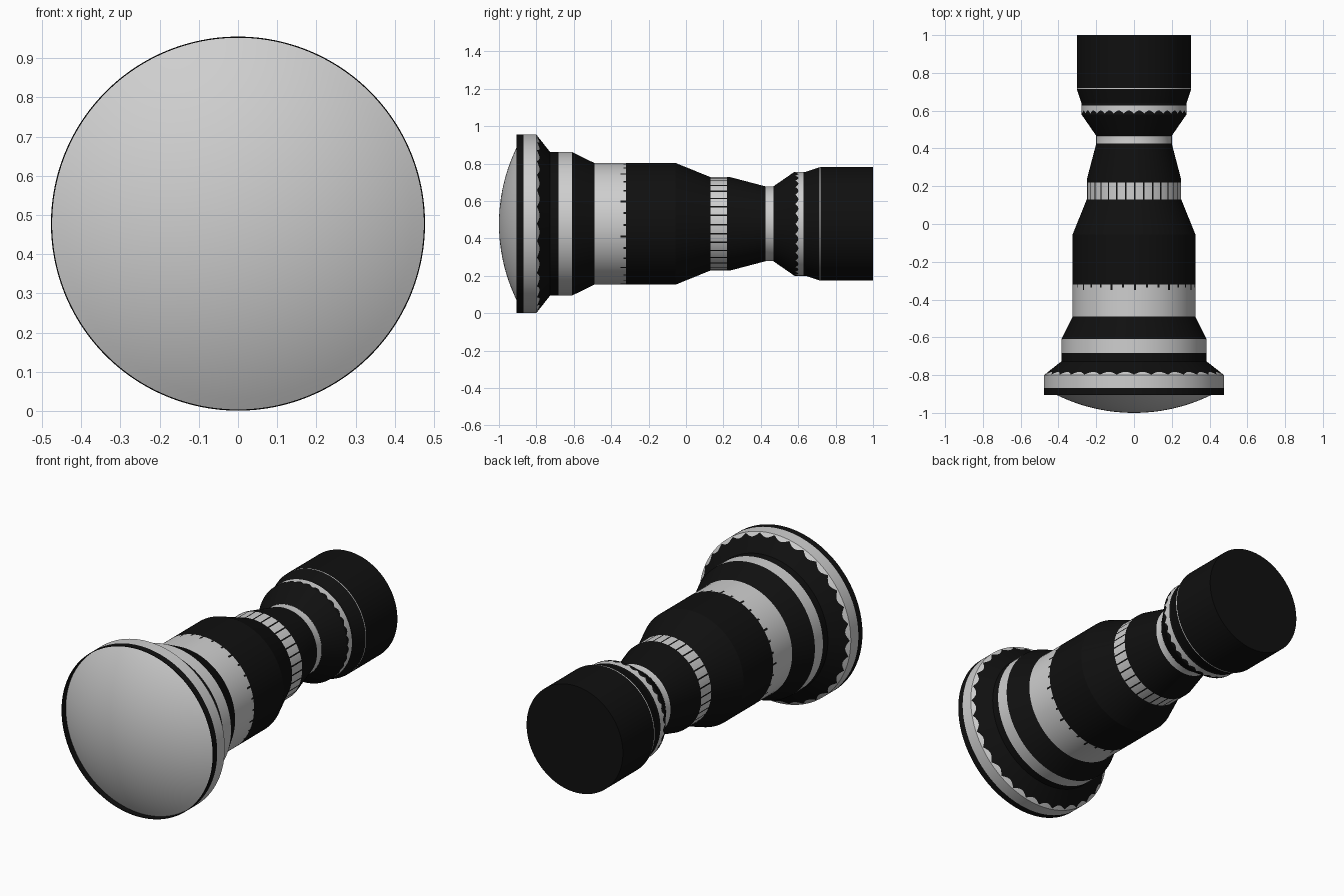
import bpy, bmesh, math

if "Cube" in bpy.data.objects:
    bpy.data.objects.remove(bpy.data.objects["Cube"])

SEG = 192          # sides around the barrel
RIBS = 32          # repeats of the grip pattern
STEP = SEG // RIBS
ZC = 0.478         # height of the optical axis


def material(name, v):
    m = bpy.data.materials.new(name)
    m.diffuse_color = (v, v, v, 1)
    m.use_nodes = True
    m.node_tree.nodes["Principled BSDF"].inputs["Base Color"].default_value = m.diffuse_color
    return m


BLACK, LIGHT = 0, 1
MATS = [material("black", 0.005), material("light_grey", 0.62)]

# Outline of the barrel: (y, radius)
OUTLINE = [(-0.905, 0.477), (-0.80, 0.477), (-0.727, 0.384), (-0.61, 0.384),
           (-0.49, 0.325), (-0.055, 0.325), (0.13, 0.25), (0.235, 0.25),
           (0.425, 0.2), (0.467, 0.2), (0.58, 0.278), (0.64, 0.278),
           (0.715, 0.303), (1.0, 0.303)]


def radius(y):
    for (y0, r0), (y1, r1) in zip(OUTLINE, OUTLINE[1:]):
        if y <= y1:
            return r0 + (r1 - r0) * max(0, y - y0) / (y1 - y0)
    return OUTLINE[-1][1]


def ring(bm, y, r=None, wave=0.0):
    """A ring of vertices around the axis, optionally scalloped along it."""
    out = []
    for i in range(SEG):
        a = 2 * math.pi * i / SEG
        yy = y + wave * abs(math.sin(a * RIBS / 2))
        rr = radius(yy) if r is None else r
        out.append(bm.verts.new((rr * math.sin(a), yy, ZC + rr * math.cos(a))))
    return out


def bridge(bm, a, b, rule):
    for i in range(SEG):
        j = (i + 1) % SEG
        bm.faces.new((a[i], a[j], b[j], b[i])).material_index = rule(i)


def finish(bm, name):
    bmesh.ops.recalc_face_normals(bm, faces=bm.faces)
    for f in bm.faces:
        f.smooth = True
    for e in bm.edges:
        e.smooth = e.calc_face_angle(0) < math.radians(18)
    me = bpy.data.meshes.new(name)
    bm.to_mesh(me)
    bm.free()
    for m in MATS:
        me.materials.append(m)
    ob = bpy.data.objects.new(name, me)
    bpy.context.collection.objects.link(ob)


def black(i):
    return BLACK


def light(i):
    return LIGHT


def ribbed(i):
    return BLACK if i % STEP == 0 else LIGHT


def sparse_ticks(i):
    return BLACK if i % (STEP * 3) == 0 else LIGHT


# Barrel: (start y, scallop depth, colour rule of the band that follows)
BANDS = [(-0.905, 0, black), (-0.868, 0, light), (-0.80, 0, light),
         (-0.797, 0.014, black), (-0.727, 0, black), (-0.682, 0, light),
         (-0.61, 0, black), (-0.49, 0, light), (-0.35, 0, sparse_ticks),
         (-0.335, 0, ribbed), (-0.32, 0, black), (-0.055, 0, black),
         (0.13, 0, ribbed), (0.22, 0, black), (0.235, 0, black),
         (0.425, 0, light), (0.467, 0, black), (0.58, 0, black),
         (0.585, 0.016, light), (0.627, 0, black), (0.64, 0, black),
         (0.715, 0, light), (0.72, 0, black), (1.0, 0, black)]
bm = bmesh.new()
inner = ring(bm, -0.866, 0.474)
front = ring(bm, -0.905, 0.474)
bridge(bm, inner, front, black)
prev, rule = front, black
for y, wave, next_rule in BANDS:
    cur = ring(bm, y, wave=wave)
    bridge(bm, prev, cur, rule)
    prev, rule = cur, next_rule
bm.faces.new(prev).material_index = BLACK      # closed rear end
finish(bm, "barrel")

# Front lens: shallow spherical cap seated inside the rim
R = 0.932
bm = bmesh.new()
tip = bm.verts.new((0, -1.0, ZC))
prev = None
for k in range(1, 17):
    r = 0.475 * k / 16
    cur = ring(bm, -1.0 + R - math.sqrt(R * R - r * r), r)
    if prev:
        bridge(bm, prev, cur, light)
    else:
        for i in range(SEG):
            bm.faces.new((tip, cur[i], cur[(i + 1) % SEG])).material_index = LIGHT
    prev = cur
finish(bm, "front_lens")
